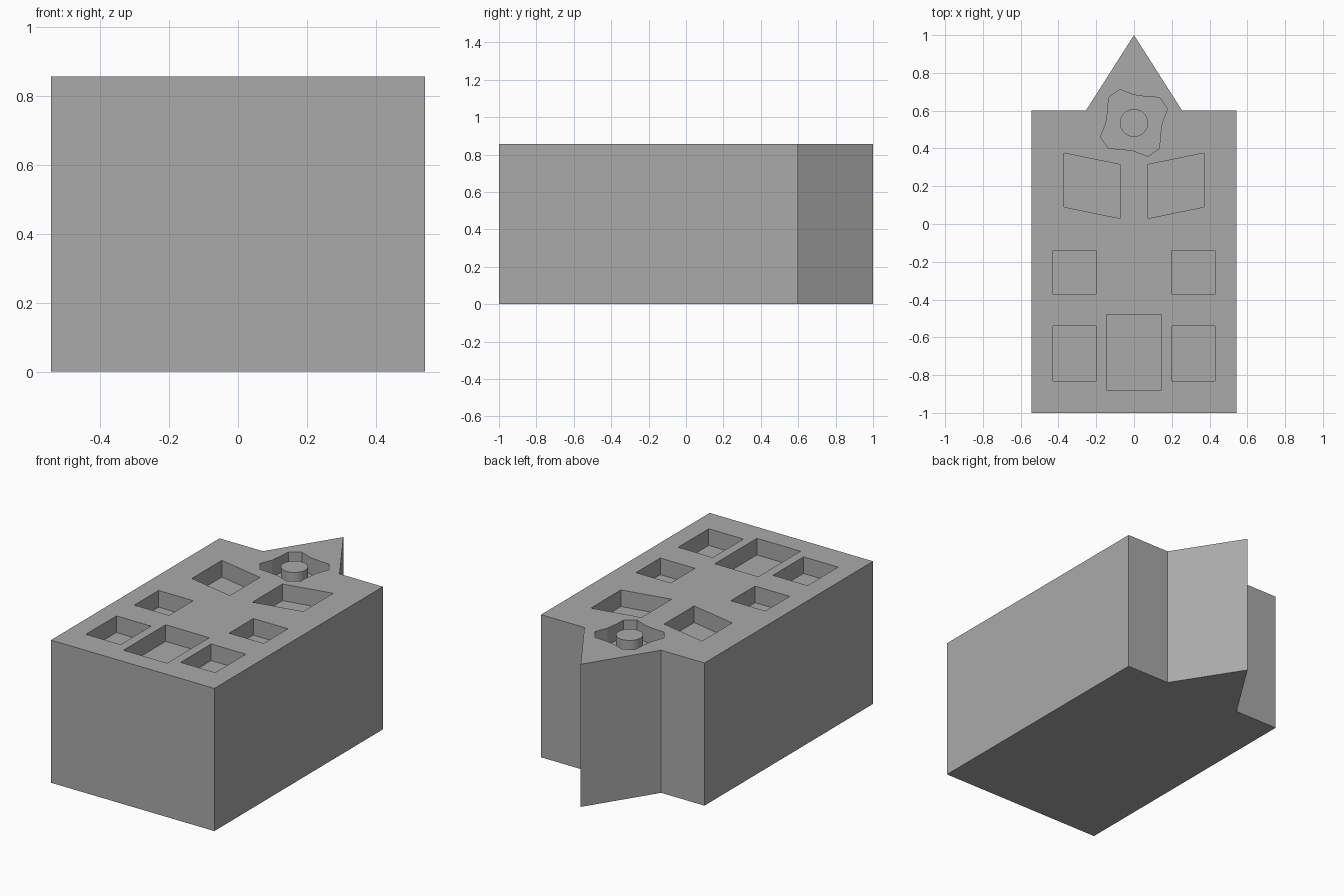
import bpy, bmesh
from math import pi
from mathutils import Matrix, Vector

if "Cube" in bpy.data.objects:
    bpy.data.objects.remove(bpy.data.objects["Cube"], do_unlink=True)

HEIGHT = 0.857
DEPTH = 0.1
FLOOR = HEIGHT - DEPTH

grey = bpy.data.materials.new("plain grey")
grey.use_nodes = True
grey.diffuse_color = (0.4, 0.4, 0.4, 1)
grey.node_tree.nodes["Principled BSDF"].inputs["Base Color"].default_value = (0.4, 0.4, 0.4, 1)


def prism(name, outline, low, high):
    """Upright solid with the given plan outline."""
    bm = bmesh.new()
    face = bm.faces.new([bm.verts.new((x, y, low)) for x, y in outline])
    top = bmesh.ops.extrude_face_region(bm, geom=[face])["geom"]
    bmesh.ops.translate(bm, vec=(0, 0, high - low),
                        verts=[v for v in top if isinstance(v, bmesh.types.BMVert)])
    bmesh.ops.recalc_face_normals(bm, faces=bm.faces)
    mesh = bpy.data.meshes.new(name)
    bm.to_mesh(mesh)
    bm.free()
    mesh.materials.append(grey)
    obj = bpy.data.objects.new(name, mesh)
    bpy.context.collection.objects.link(obj)
    return obj


def rect(x0, x1, y0, y1):
    return [(x0, y0), (x1, y0), (x1, y1), (x0, y1)]


def mirrored(outline):
    return [(-x, y) for x, y in reversed(outline)]


# House-shaped block with a pointed gable
W = 0.543
block = prism("house_block", [(-W, -1), (W, -1), (W, 0.6), (0.255, 0.6),
                              (0, 1), (-0.255, 0.6), (-W, 0.6)], 0, HEIGHT)

# Sunken window and door outlines
windows = [rect(0.2, 0.43, -0.37, -0.14), rect(0.2, 0.43, -0.83, -0.54),
           [(0.075, 0.03), (0.37, 0.09), (0.37, 0.375), (0.075, 0.315)]]
pockets = windows + [mirrored(w) for w in windows] + [rect(-0.145, 0.145, -0.88, -0.48)]

# Four-lobed rosette: one lobe repeated by quarter turns
centre = Vector((0, 0.535))
lobe = [(0.138, -0.07), (0.148, 0), (0.177, 0.074), (0.135, 0.135)]
rosette = [centre + Matrix.Rotation(q * pi / 2, 2) @ Vector(p)
           for q in range(4) for p in lobe]
pockets.append(rosette)

# Cut every pocket into the block
for outline in pockets:
    cutter = prism("pocket_cutter", outline, FLOOR, HEIGHT + 0.1)
    cutter.hide_render = True
    cut = block.modifiers.new("pocket", "BOOLEAN")
    cut.operation = "DIFFERENCE"
    cut.solver = "EXACT"
    cut.object = cutter
    bpy.context.view_layer.objects.active = block
    bpy.ops.object.modifier_apply(modifier=cut.name)
    bpy.data.objects.remove(cutter, do_unlink=True)

# Round post standing in the rosette
bpy.ops.mesh.primitive_cylinder_add(vertices=48, radius=0.074, depth=DEPTH,
                                    location=(0, centre.y, HEIGHT - DEPTH / 2))
post = bpy.context.object
post.name = "rosette_post"
post.data.materials.append(grey)
bpy.ops.object.shade_smooth_by_angle()
